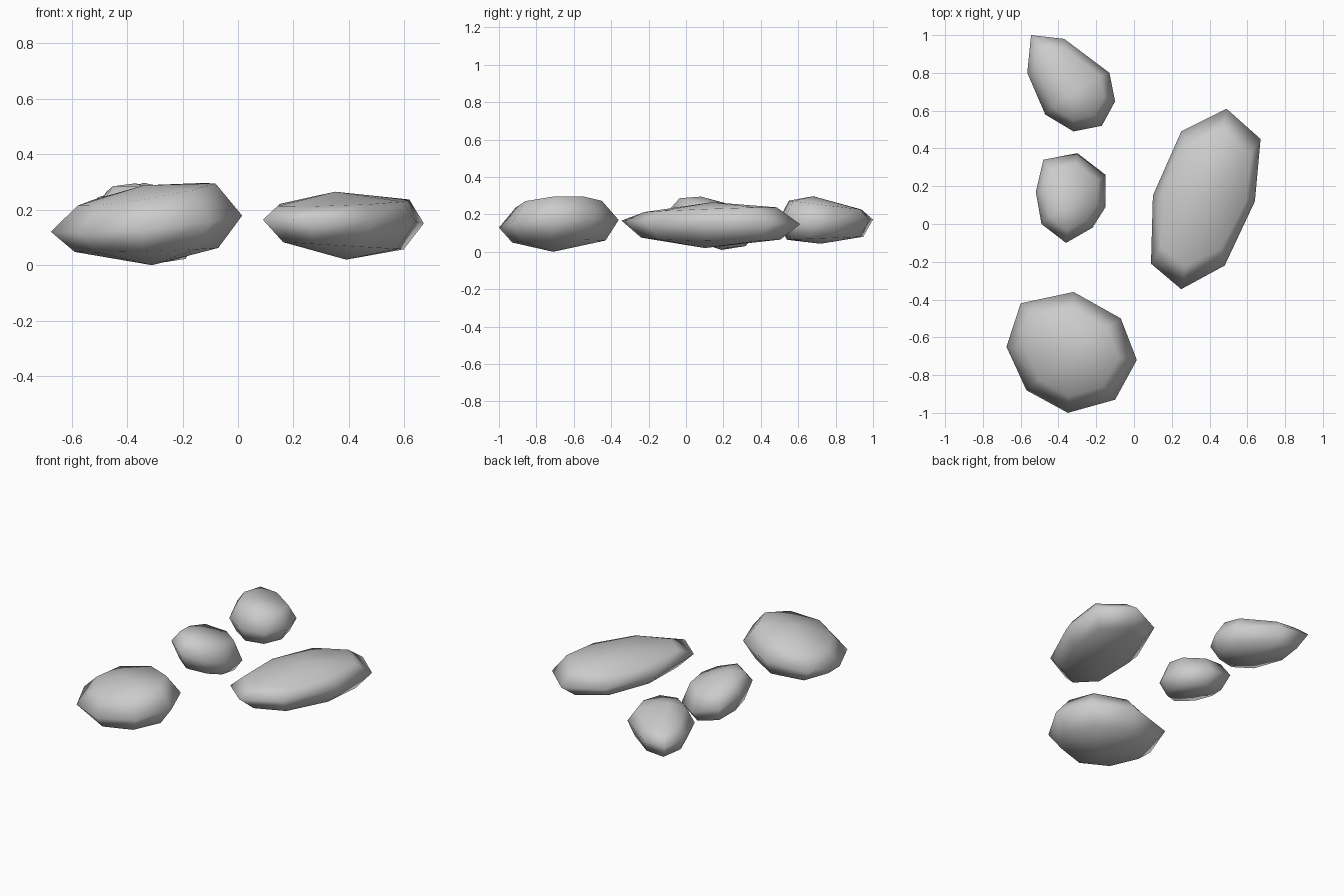
import bpy

def ring(outline, centre, inset, plane):
    """Scale an outline about its centre and lay it on a tilted plane."""
    z, slope_x, slope_y = plane
    pts = []
    for x, y in outline:
        dx, dy = (x - centre[0]) * inset[0], (y - centre[1]) * inset[1]
        pts.append((centre[0] + dx, centre[1] + dy, z + slope_x * dx + slope_y * dy))
    return pts

def rock(name, outline, centre, mid, top, top_inset, peak, low, low_inset, base):
    n = len(outline)
    verts = (ring(outline, centre, low_inset, low)
             + ring(outline, centre, (1, 1), mid)
             + ring(outline, centre, top_inset, top) + [base, peak])
    faces = []
    for i in range(n):
        j = (i + 1) % n
        for r in (0, n):
            faces.append((r + i, r + j, r + n + j, r + n + i))
        faces.append((j, i, 3 * n))
        faces.append((2 * n + i, 2 * n + j, 3 * n + 1))
    mesh = bpy.data.meshes.new(name)
    mesh.from_pydata(verts, [], faces)
    for p in mesh.polygons:
        p.use_smooth = True
    obj = bpy.data.objects.new(name, mesh)
    bpy.context.collection.objects.link(obj)
    return obj

# outlines run counter-clockwise seen from above
# broad round stone at the front left
rock("front_stone",
     [(0.015, -0.72), (-0.07, -0.50), (-0.32, -0.36), (-0.60, -0.42),
      (-0.675, -0.65), (-0.57, -0.88), (-0.35, -1.0), (-0.10, -0.93)],
     (-0.33, -0.68), (0.15, 0.09, 0.06),
     (0.255, 0.17, 0.07), (0.72, 0.72), (-0.34, -0.69, 0.288),
     (0.055, 0.03, 0.02), (0.75, 0.78), (-0.31, -0.71, 0.0))

# long stone on the right
rock("long_stone",
     [(0.64, 0.12), (0.67, 0.45), (0.49, 0.61), (0.25, 0.49),
      (0.10, 0.15), (0.09, -0.21), (0.25, -0.345), (0.48, -0.22)],
     (0.38, 0.13), (0.157, 0.0, -0.02),
     (0.225, 0.02, 0.03), (0.82, 0.74), (0.35, 0.14, 0.265),
     (0.07, -0.06, 0.0), (0.75, 0.78), (0.39, 0.10, 0.02))

# small tilted stone in the middle
rock("small_stone",
     [(-0.15, 0.09), (-0.15, 0.26), (-0.30, 0.375), (-0.48, 0.34),
      (-0.52, 0.17), (-0.49, 0.0), (-0.36, -0.10), (-0.22, -0.02)],
     (-0.33, 0.15), (0.155, -0.25, -0.2),
     (0.25, -0.12, -0.18), (0.76, 0.74), (-0.37, 0.08, 0.295),
     (0.06, -0.18, -0.15), (0.78, 0.75), (-0.27, 0.19, 0.01))

# pointed stone at the back
rock("back_stone",
     [(-0.10, 0.65), (-0.13, 0.80), (-0.37, 0.98), (-0.545, 1.0),
      (-0.565, 0.80), (-0.47, 0.58), (-0.32, 0.49), (-0.17, 0.52)],
     (-0.33, 0.74), (0.165, 0.0, 0.03),
     (0.25, 0.0, -0.12), (0.75, 0.76), (-0.34, 0.68, 0.297),
     (0.072, 0.0, 0.04), (0.78, 0.8), (-0.33, 0.72, 0.043))
